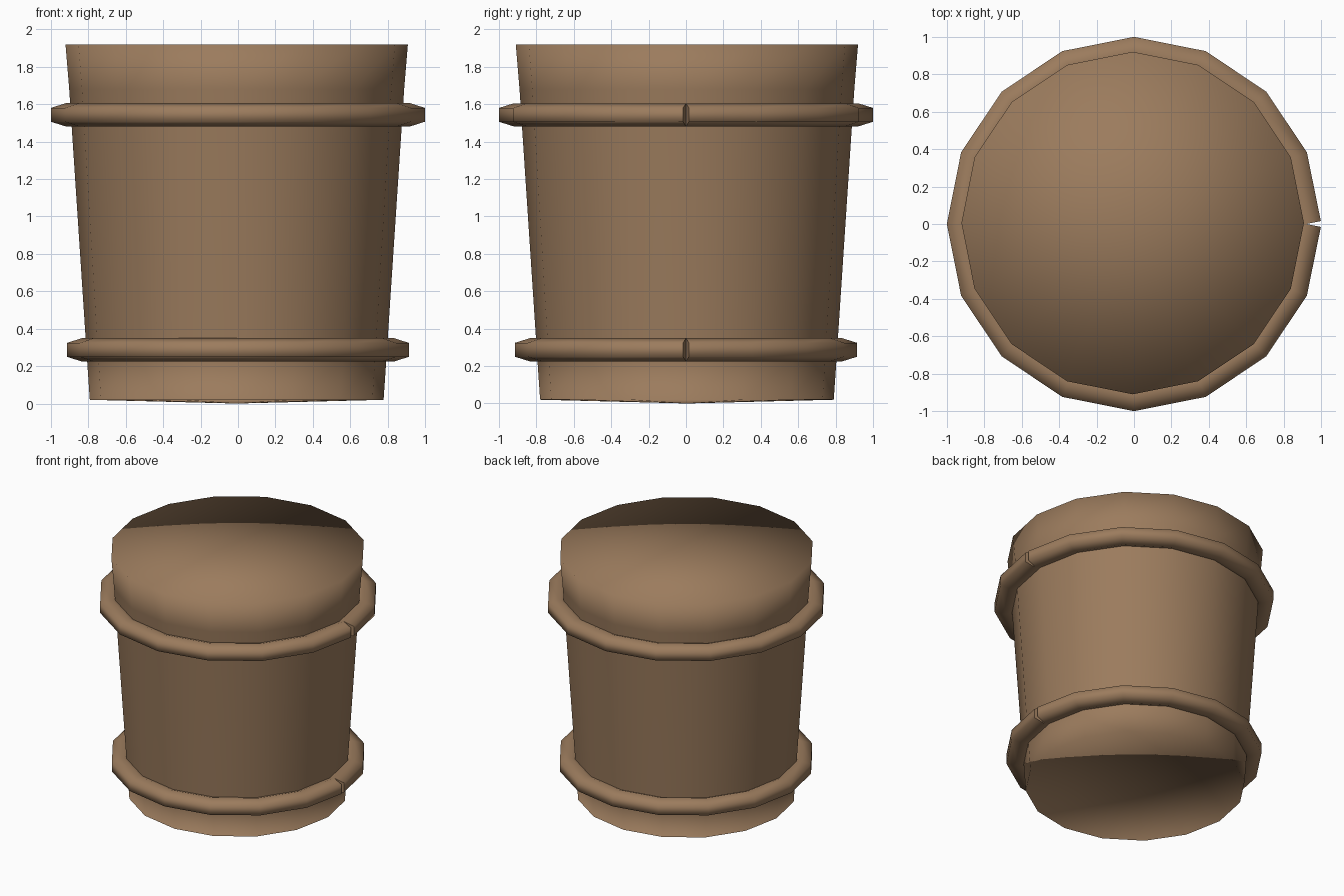
import bpy
import bmesh
from math import cos, sin, pi
from mathutils import Vector

cube = bpy.data.objects.get("Cube")
if cube:
    bpy.data.objects.remove(cube, do_unlink=True)

SIDES = 16

wood = bpy.data.materials.new("brown_wood")
wood.use_nodes = True
COLOR = (0.33, 0.20, 0.11, 1)
wood.diffuse_color = COLOR
wood.node_tree.nodes["Principled BSDF"].inputs["Base Color"].default_value = COLOR


def finish(bm, name):
    """Turn a bmesh into a smooth shaded object."""
    for f in bm.faces:
        f.smooth = True
    mesh = bpy.data.meshes.new(name)
    bm.to_mesh(mesh)
    bm.free()
    mesh.materials.append(wood)
    obj = bpy.data.objects.new(name, mesh)
    bpy.context.collection.objects.link(obj)
    return obj


def direction(i):
    a = 2 * pi * i / SIDES
    return Vector((cos(a), sin(a), 0))


def body():
    """Tapered tub, closed by a flat top and a shallow base."""
    bm = bmesh.new()
    center = Vector((-0.007, 0.005, 0))
    rings = []
    for r, z in ((0.785, 0.02), (0.8, 0.24), (0.895, 1.68), (0.915, 1.92)):
        rings.append([bm.verts.new(center + direction(i) * r + Vector((0, 0, z)))
                      for i in range(SIDES)])
    base = bm.verts.new(center)
    top = bm.verts.new(center + Vector((0, 0, 1.92)))
    for i in range(SIDES):
        j = (i + 1) % SIDES
        for lo, hi in zip(rings, rings[1:]):
            bm.faces.new((lo[i], lo[j], hi[j], hi[i]))
        bm.faces.new((rings[-1][i], rings[-1][j], top))
        # the base faces inward, like the inside of the tub
        bm.faces.new((rings[0][i], rings[0][j], base))
    finish(bm, "tub_body")


def hoop(name, radius, z):
    """Six-sided band swept round the tub, with a split at the left side."""
    bm = bmesh.new()
    section = ((0.08, -0.037), (0.08, 0.037), (0, 0.062),
               (-0.08, 0.037), (-0.08, -0.037), (0, -0.062))
    loops = []
    for i in range(SIDES + 1):
        out = direction(i)
        # end sections stand square to their own segment
        if i == 0:
            side = direction(0.5)
        elif i == SIDES:
            side = direction(-0.5)
        else:
            side = out
        loops.append([bm.verts.new(out * radius + side * u + Vector((0, 0, z + v)))
                      for u, v in section])
    n = len(section)
    for a, b in zip(loops, loops[1:]):
        for k in range(n):
            m = (k + 1) % n
            bm.faces.new((a[k], b[k], b[m], a[m]))
    # separate end caps keep the split crisp
    for loop, flip in ((loops[0], False), (loops[-1], True)):
        cap = [bm.verts.new(v.co) for v in loop]
        bm.faces.new(cap[::-1] if flip else cap)
    finish(bm, name)


body()
hoop("upper_hoop", 0.92, 1.543)
hoop("lower_hoop", 0.835, 0.287)
